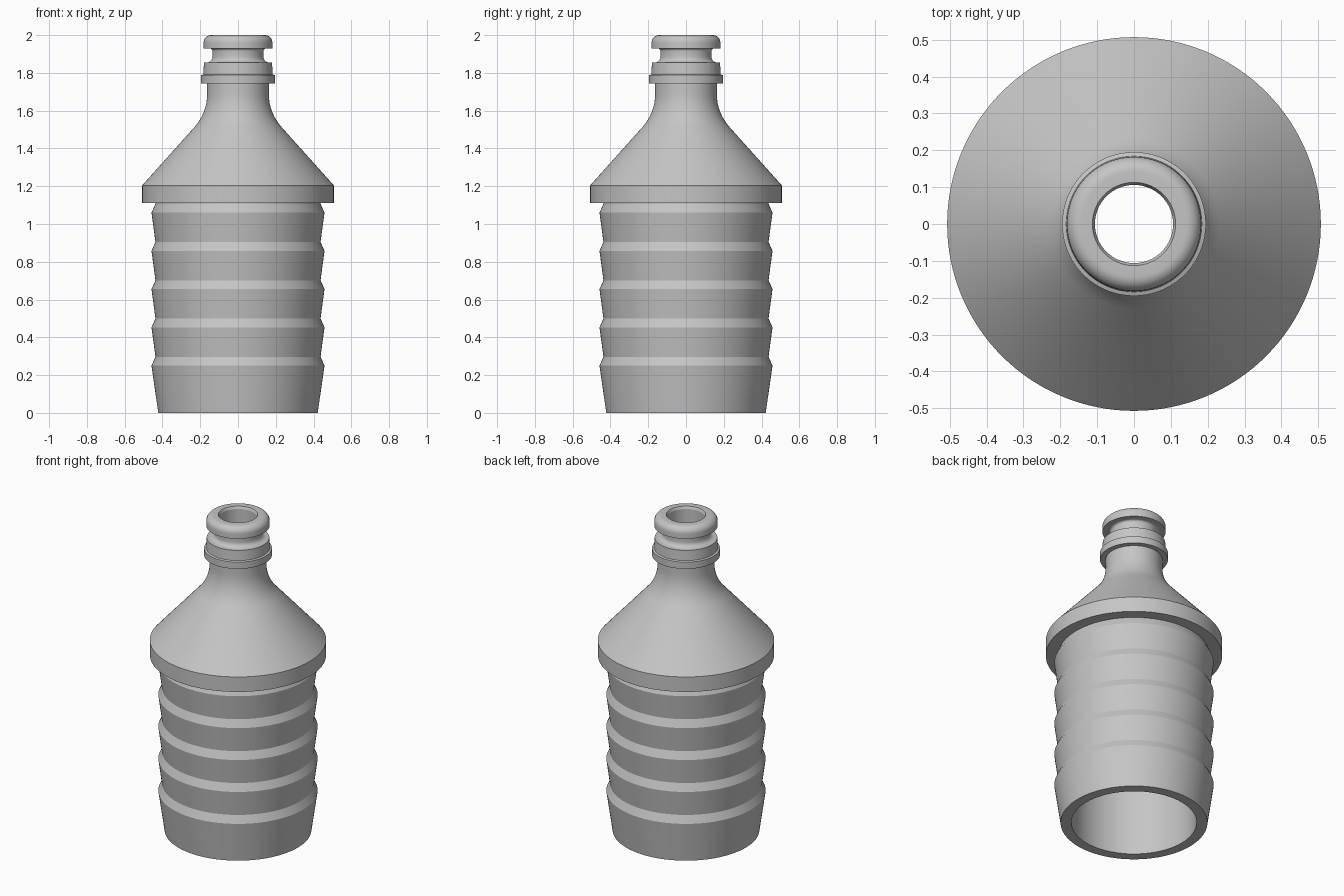
import bpy, bmesh
from math import radians, cos, sin, tau
from mathutils import Vector

cube = bpy.data.objects.get("Cube")
if cube:
    bpy.data.objects.remove(cube, do_unlink=True)

grey = bpy.data.materials.new("plain grey")
grey.use_nodes = True
colour = (0.56, 0.56, 0.56, 1)
grey.diffuse_color = colour
grey.node_tree.nodes["Principled BSDF"].inputs["Base Color"].default_value = colour


def arc(r, z, radius, start, end, steps=8):
    """Points of a circular arc in the (radius, height) plane."""
    angles = [radians(start + (end - start) * i / steps) for i in range(steps + 1)]
    return [(r + radius * cos(a), z + radius * sin(a)) for a in angles]


def lathe(name, profile, segments=128):
    """Spin a closed profile around the z axis."""
    bm = bmesh.new()
    verts = [bm.verts.new((r, 0, z)) for r, z in profile]
    edges = [bm.edges.new((v, verts[i - 1])) for i, v in enumerate(verts)]
    bmesh.ops.spin(bm, geom=verts + edges, cent=(0, 0, 0), axis=(0, 0, 1),
                   angle=tau, steps=segments)
    bmesh.ops.remove_doubles(bm, verts=bm.verts, dist=0.0005)
    bmesh.ops.recalc_face_normals(bm, faces=bm.faces)
    mesh = bpy.data.meshes.new(name)
    bm.to_mesh(mesh)
    bm.free()
    mesh.materials.append(grey)
    obj = bpy.data.objects.new(name, mesh)
    bpy.context.collection.objects.link(obj)
    bpy.ops.object.select_all(action="DESELECT")
    obj.select_set(True)
    bpy.context.view_layer.objects.active = obj
    bpy.ops.object.shade_smooth_by_angle(angle=radians(20))
    return obj


# Barbed hose end: five flared rings
profile = [(0.36, 0), (0.422, 0)]
for i in range(5):
    top = 0.25 + 0.2025 * i
    profile += [(0.458, top), (0.437, top + 0.047)]

# Collar, cone and curved neck
profile += [(0.437, 1.11), (0.507, 1.11), (0.507, 1.205)]
profile += arc(0.428, 1.69, 0.265, 221.7, 180)

# Stepped flange
profile += [(0.163, 1.745), (0.195, 1.745), (0.195, 1.788), (0.184, 1.792), (0.18, 1.855)]

# Groove and rounded lip
profile += arc(0.165, 1.885, 0.03, 270, 180, 6)
profile += arc(0.15, 1.915, 0.015, 180, 90, 5)
profile += [(0.182, 1.93)]
profile += arc(0.142, 1.96, 0.04, 0, 90)

# Bore, inner cone and inner wall
profile += [(0.113, 2.0), (0.106, 1.985), (0.106, 1.56), (0.36, 1.2)]

lathe("hose_connector", profile)
